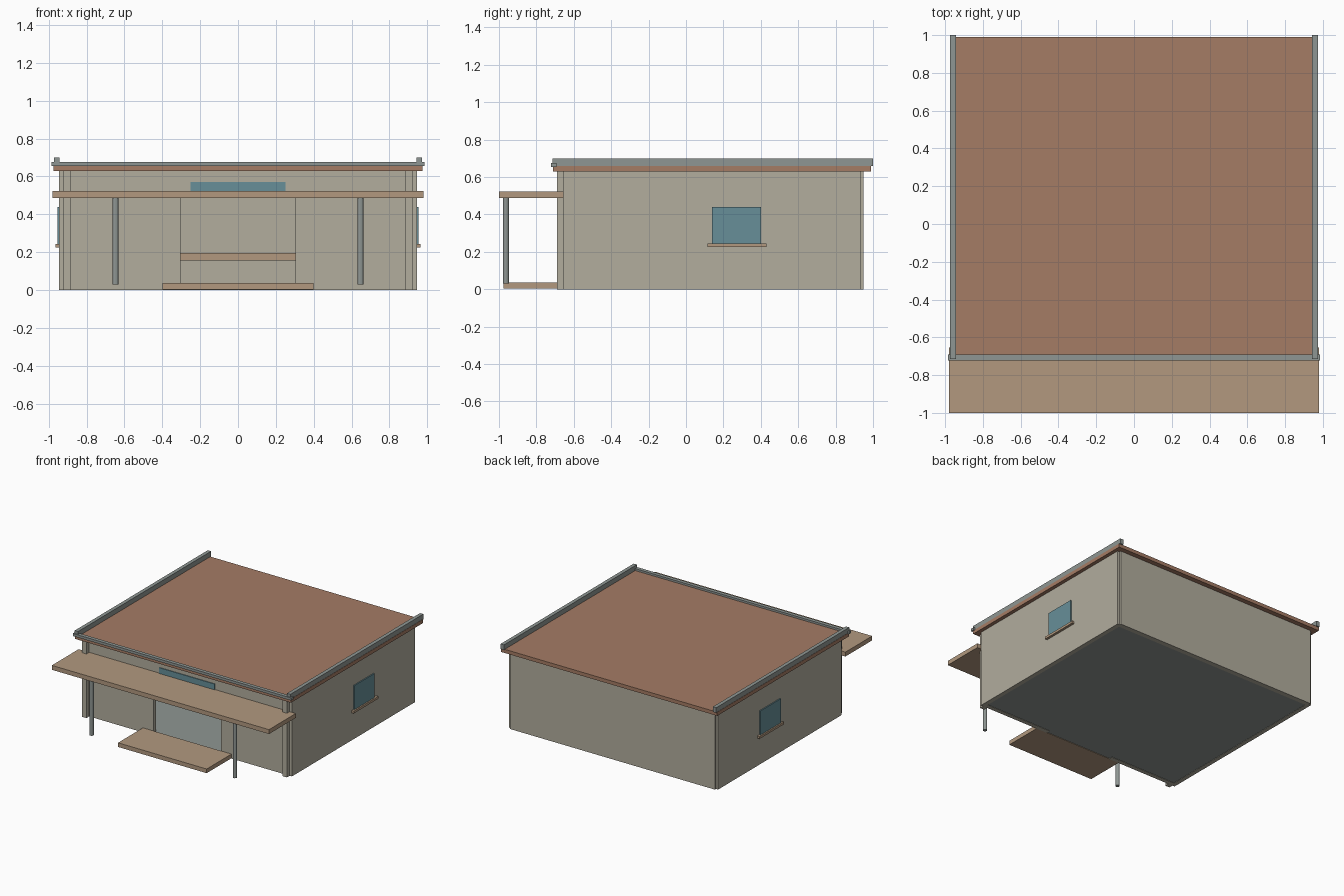
import bpy
import bmesh

cube = bpy.data.objects.get("Cube")
if cube:
    bpy.data.objects.remove(cube, do_unlink=True)


def material(name, hex_code):
    def linear(c):
        return c / 12.92 if c <= 0.04045 else ((c + 0.055) / 1.055) ** 2.4
    rgb = [linear(v / 255) for v in bytes.fromhex(hex_code)]
    mat = bpy.data.materials.new(name)
    mat.use_nodes = True
    mat.diffuse_color = (*rgb, 1)
    mat.node_tree.nodes["Principled BSDF"].inputs["Base Color"].default_value = (*rgb, 1)
    return mat


PLASTER = material("beige plaster", "b2ad9e")
ROOF = material("terracotta roof", "a57c65")
WOOD = material("tan wood", "b2997f")
METAL = material("grey metal", "8f9693")
GLASS = material("blue glass", "678f99")


def finish(name, bm, mat):
    bmesh.ops.recalc_face_normals(bm, faces=bm.faces)
    mesh = bpy.data.meshes.new(name)
    bm.to_mesh(mesh)
    bm.free()
    mesh.materials.append(mat)
    obj = bpy.data.objects.new(name, mesh)
    bpy.context.collection.objects.link(obj)
    return obj


def box(name, mat, xs, ys, zs):
    """Box spanning the given x, y and z ranges."""
    bm = bmesh.new()
    bmesh.ops.create_cube(bm, size=1)
    for v in bm.verts:
        v.co = [r[0] if c < 0 else r[1] for c, r in zip(v.co, (xs, ys, zs))]
    return finish(name, bm, mat)


def pair(name, mat, xs, ys, zs):
    """Matching boxes on the left (+x) and right (-x)."""
    box("left_" + name, mat, xs, ys, zs)
    box("right_" + name, mat, (-xs[1], -xs[0]), ys, zs)


WALL_TOP, FRONT, BACK, SIDE = 0.635, -0.655, 0.935, 0.945

# Front wall with the doorway cut out of its profile
outline = [(-0.91, 0), (-0.305, 0), (-0.305, 0.5), (0.305, 0.5),
           (0.305, 0), (0.91, 0), (0.91, WALL_TOP), (-0.91, WALL_TOP)]
bm = bmesh.new()
face = bm.faces.new([bm.verts.new((x, FRONT, z)) for x, z in outline])
extruded = bmesh.ops.extrude_face_region(bm, geom=[face])["geom"]
bmesh.ops.translate(bm, vec=(0, 0.035, 0),
                    verts=[g for g in extruded if isinstance(g, bmesh.types.BMVert)])
finish("front_wall", bm, PLASTER)

# Remaining walls, corner pilasters and floor
pair("side_wall", PLASTER, (0.91, SIDE), (FRONT, BACK), (0, WALL_TOP))
box("back_wall", PLASTER, (-0.925, 0.925), (0.91, 0.95), (0, WALL_TOP))
pair("front_pilaster", PLASTER, (0.885, 0.925), (-0.69, FRONT), (0, WALL_TOP))
box("floor", METAL, (-0.91, 0.91), (FRONT + 0.005, 0.91), (0.003, 0.02))
box("back_shelf", WOOD, (-0.6, 0.6), (0.6, 0.91), (0.157, 0.197))

# Roof slab with metal edging
box("roof", ROOF, (-0.975, 0.975), (-0.71, 0.99), (0.63, 0.66))
pair("roof_rail", METAL, (0.943, 0.973), (-0.715, 1.0), (0.658, 0.70))
box("front_gutter", METAL, (-0.985, 0.985), (-0.722, -0.692), (0.655, 0.676))

# Porch canopy, step and posts
box("canopy", WOOD, (-0.98, 0.98), (-1.0, -0.655), (0.487, 0.523))
box("porch_step", WOOD, (-0.4, 0.4), (-0.975, -0.655), (0.003, 0.037))
for side, x in (("left", 0.647), ("right", -0.647)):
    bm = bmesh.new()
    bmesh.ops.create_cone(bm, cap_ends=True, segments=12, radius1=0.016,
                          radius2=0.016, depth=0.46)
    bmesh.ops.translate(bm, vec=(x, -0.962, 0.26), verts=bm.verts)
    finish(side + "_porch_post", bm, METAL)

# Windows and sills
pair("window", GLASS, (SIDE - 0.005, 0.954), (0.14, 0.40), (0.243, 0.44))
pair("window_sill", WOOD, (SIDE - 0.005, 0.965), (0.115, 0.43), (0.225, 0.244))
box("transom_window", GLASS, (-0.25, 0.25), (FRONT - 0.006, FRONT + 0.002), (0.505, 0.57))
